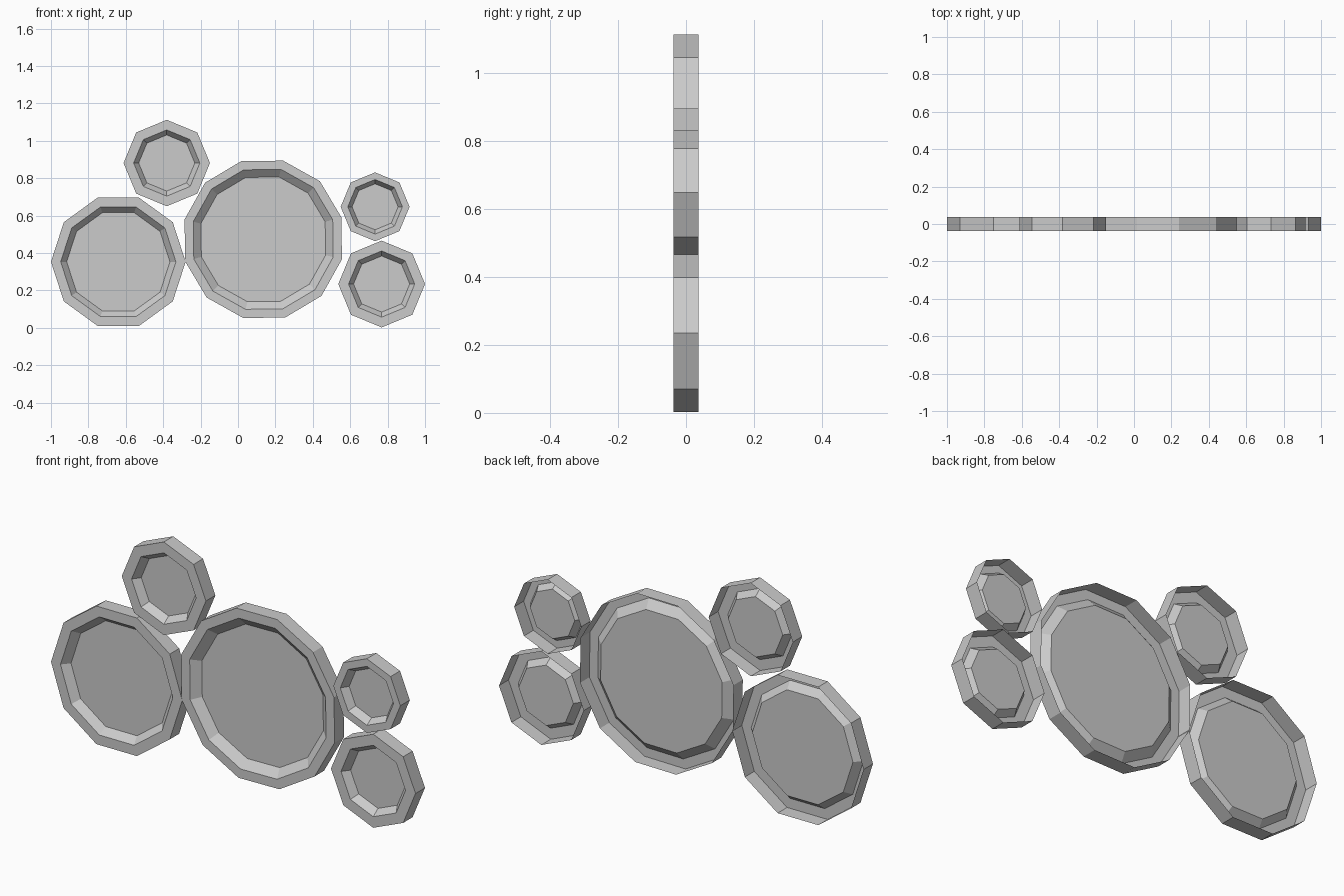
import bpy, bmesh
from math import cos, sin, radians, tau

if "Cube" in bpy.data.objects:
    bpy.data.objects.remove(bpy.data.objects["Cube"])

HALF = 0.037      # half thickness of every plate
RECESS = 0.037    # depth of the dished centre


def dished_plate(name, x, z, sides, radii, turn=0.0):
    """Open-backed plate: outer wall, flat rim, sloped bevel and sunken panel."""
    outer, rim, panel = radii
    profile = [(outer, HALF), (outer, -HALF), (rim, -HALF), (panel, -HALF + RECESS)]
    bm = bmesh.new()
    loops = []
    for r, y in profile:
        angles = [radians(turn) + tau * i / sides for i in range(sides)]
        loops.append([bm.verts.new((r * cos(a), y, r * sin(a))) for a in angles])
    for a, b in zip(loops, loops[1:]):
        for i in range(sides):
            j = (i + 1) % sides
            bm.faces.new((a[i], b[i], b[j], a[j]))
    bm.faces.new(loops[-1])
    # All faces share one winding; make the sunken panel face the front
    bm.normal_update()
    bmesh.ops.recalc_face_normals(bm, faces=bm.faces)
    bm.normal_update()
    bm.faces.ensure_lookup_table()
    if bm.faces[-1].normal.y > 0:
        bmesh.ops.reverse_faces(bm, faces=bm.faces)
    mesh = bpy.data.meshes.new(name)
    bm.to_mesh(mesh)
    bm.free()
    obj = bpy.data.objects.new(name, mesh)
    obj.location = (x, 0, z)
    bpy.context.collection.objects.link(obj)
    return obj


# Two large plates
dished_plate("large_plate", 0.135, 0.473, 12, (0.434, 0.386, 0.344), 15.8)
dished_plate("medium_plate", -0.64, 0.353, 10, (0.360, 0.308, 0.276))

# Three small eight-sided plates
dished_plate("upper_left_plate", -0.381, 0.881, 8, (0.231, 0.177, 0.150))
dished_plate("upper_right_plate", 0.733, 0.647, 8, (0.184, 0.146, 0.123))
dished_plate("lower_right_plate", 0.768, 0.234, 8, (0.232, 0.177, 0.150))
